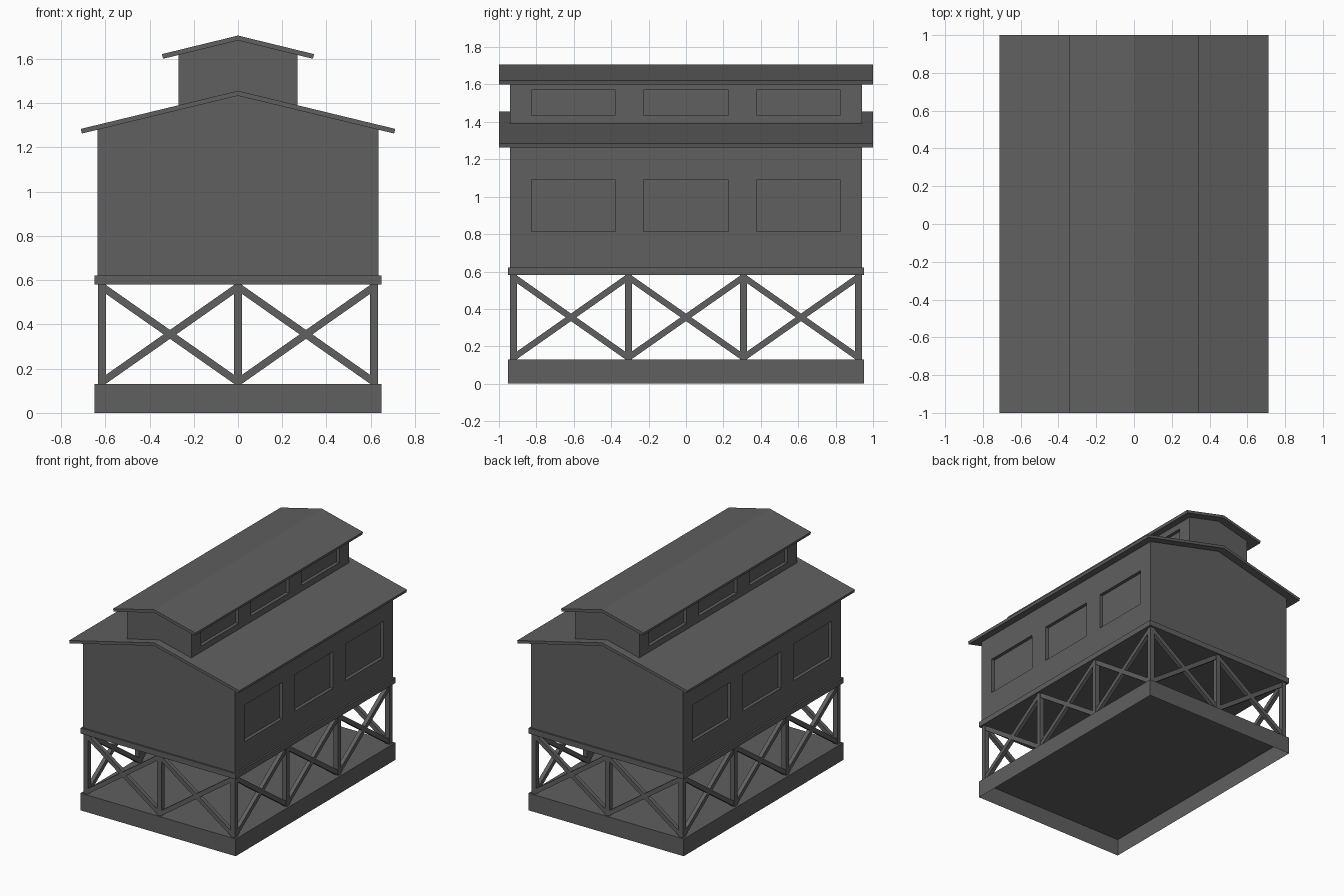
import bpy, bmesh
from math import atan2, hypot
from mathutils import Vector, Matrix

cube = bpy.data.objects.get("Cube")
if cube:
    bpy.data.objects.remove(cube, do_unlink=True)

grey = bpy.data.materials.new("dark_grey")
grey.use_nodes = True
grey.diffuse_color = (0.115, 0.115, 0.115, 1)
grey.node_tree.nodes["Principled BSDF"].inputs["Base Color"].default_value = grey.diffuse_color

HALF_X, HALF_Y = 0.648, 0.953      # plinth and deck
BASE_TOP, DECK_BOTTOM, DECK_TOP = 0.13, 0.58, 0.622
WINDOW_Y = [(-0.827, -0.377), (-0.227, 0.227), (0.377, 0.827)]


def finish(name, bm):
    bmesh.ops.recalc_face_normals(bm, faces=bm.faces)
    mesh = bpy.data.meshes.new(name)
    bm.to_mesh(mesh)
    bm.free()
    mesh.materials.append(grey)
    obj = bpy.data.objects.new(name, mesh)
    bpy.context.collection.objects.link(obj)
    return obj


def box(name, center, size, rotation=Matrix(), open_bottom=False):
    bm = bmesh.new()
    bmesh.ops.create_cube(bm, size=1, matrix=Matrix.Translation(center) @ rotation
                          @ Matrix.Diagonal((*size, 1)))
    if open_bottom:
        bm.normal_update()
        bmesh.ops.delete(bm, geom=[f for f in bm.faces if f.normal.z < -0.9], context='FACES')
    return finish(name, bm)


def prism(profile, half_y):
    """Extrude an x-z outline along y."""
    bm = bmesh.new()
    face = bm.faces.new([bm.verts.new((x, -half_y, z)) for x, z in profile])
    new = bmesh.ops.extrude_face_region(bm, geom=[face])["geom"]
    bmesh.ops.translate(bm, vec=(0, 2 * half_y, 0),
                        verts=[v for v in new if isinstance(v, bmesh.types.BMVert)])
    bmesh.ops.recalc_face_normals(bm, faces=bm.faces)
    return bm


def gabled_walls(name, half_x, bottom, eave, ridge, sill, head, depth=0.025):
    bm = prism([(-half_x, bottom), (half_x, bottom), (half_x, eave),
                (0, ridge), (-half_x, eave)], 0.94)
    # cut the window outlines, then push the panels into the side walls
    cuts = [((0, y, 0), (0, 1, 0)) for pair in WINDOW_Y for y in pair]
    cuts += [((0, 0, z), (0, 0, 1)) for z in (sill, head)]
    for co, no in cuts:
        bmesh.ops.bisect_plane(bm, geom=bm.verts[:] + bm.edges[:] + bm.faces[:],
                               plane_co=co, plane_no=no)
    bm.normal_update()
    panes = []
    for f in bm.faces:
        c = f.calc_center_median()
        if abs(f.normal.x) > 0.9 and sill < c.z < head and any(a < c.y < b for a, b in WINDOW_Y):
            panes.append(f)
    for f in panes:
        inward = -f.normal * depth
        new = bmesh.ops.extrude_face_region(bm, geom=[f])["geom"]
        bmesh.ops.translate(bm, vec=inward,
                            verts=[v for v in new if isinstance(v, bmesh.types.BMVert)])
    bmesh.ops.delete(bm, geom=[f for f in panes if f.is_valid], context='FACES')
    bmesh.ops.dissolve_limit(bm, angle_limit=0.01, verts=bm.verts, edges=bm.edges)
    return finish(name, bm)


def gabled_roof(name, half_x, eave, ridge, thick=0.022):
    lip = 0.005                    # eave ends are square to the slope
    return finish(name, prism([(-half_x, eave), (0, ridge), (half_x, eave),
                               (half_x - lip, eave - thick + 0.001), (0, ridge - thick),
                               (lip - half_x, eave - thick + 0.001)], 1.0))


def brace(name, a, b, width=0.033):
    a, b = Vector(a), Vector(b)
    d = b - a
    turn = Matrix.Rotation(atan2(d.y, d.x), 4, 'Z') @ \
        Matrix.Rotation(-atan2(d.z, hypot(d.x, d.y)), 4, 'Y')
    return box(name, (a + b) / 2, (d.length, 0.03, width), turn)


# Plinth (hollow underneath) and deck
box("plinth", (0, 0, BASE_TOP / 2), (2 * HALF_X, 2 * HALF_Y, BASE_TOP), open_bottom=True)
box("deck", (0, 0, (DECK_BOTTOM + DECK_TOP) / 2),
    (2 * HALF_X, 2 * HALF_Y, DECK_TOP - DECK_BOTTOM))

# Posts around the edge
POST = 0.036
POST_X, POST_Y = (-0.615, 0, 0.615), (-0.922, -0.308, 0.308, 0.922)
for x in POST_X:
    for y in POST_Y:
        if x or abs(y) > 0.5:
            box("post", (x, y, (BASE_TOP + DECK_BOTTOM) / 2),
                (POST, POST, DECK_BOTTOM - BASE_TOP))

# Crossed braces in every bay
low, high, gap = BASE_TOP + 0.015, DECK_BOTTOM - 0.015, POST / 2 - 0.01
for z0, z1 in ((low, high), (high, low)):
    for y in (POST_Y[0], POST_Y[-1]):
        for x0, x1 in zip(POST_X, POST_X[1:]):
            brace("end_brace", (x0 + gap, y, z0), (x1 - gap, y, z1))
    for x in (POST_X[0], POST_X[-1]):
        for y0, y1 in zip(POST_Y, POST_Y[1:]):
            brace("side_brace", (x, y0 + gap, z0), (x, y1 - gap, z1))

# Main house and raised roof house
gabled_walls("house_walls", 0.635, DECK_TOP, 1.285, 1.437, 0.815, 1.09)
gabled_roof("main_roof", 0.711, 1.284, 1.456)
gabled_walls("upper_walls", 0.268, 1.37, 1.623, 1.687, 1.436, 1.571)
gabled_roof("upper_roof", 0.344, 1.622, 1.706)
